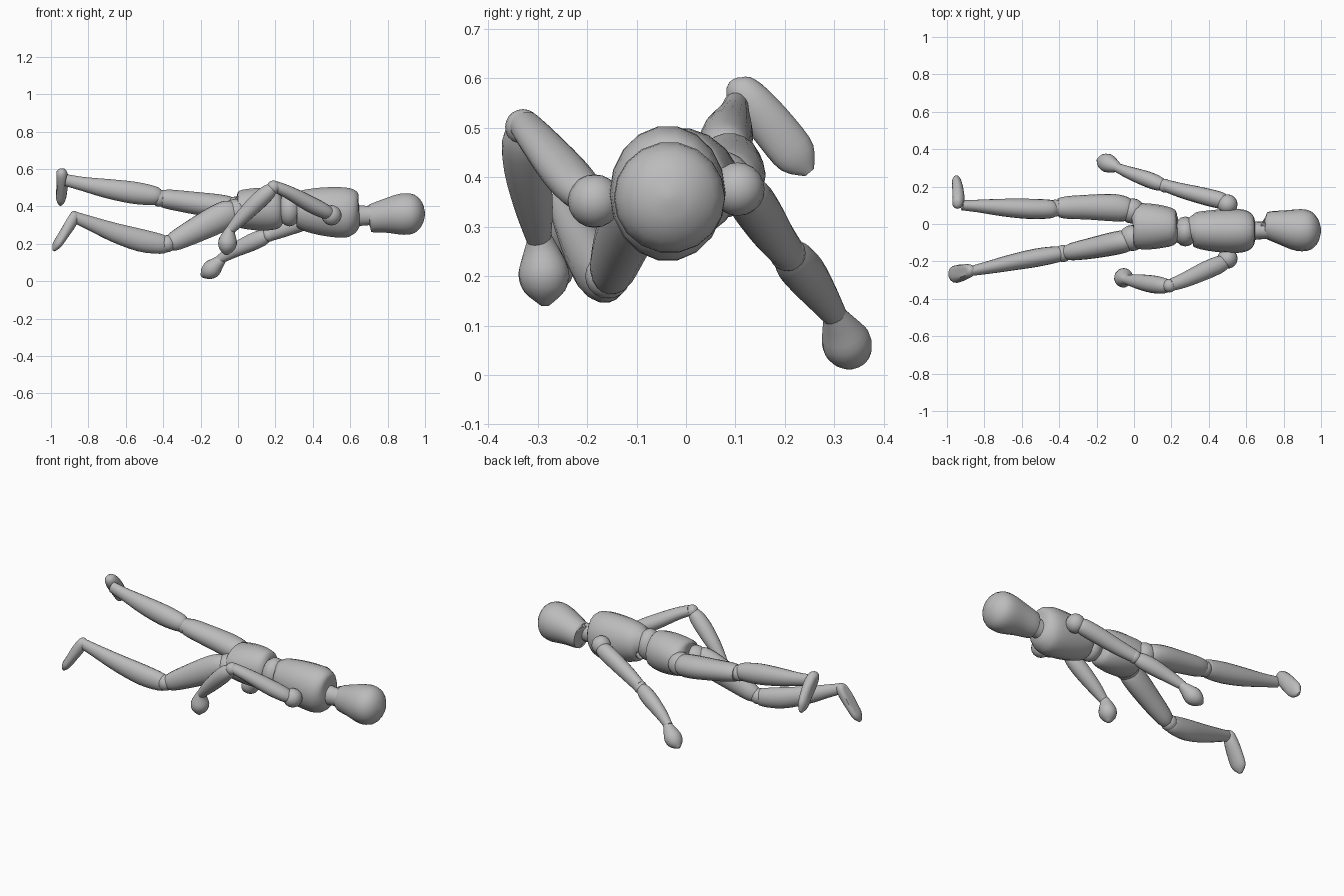
import bpy, math
from mathutils import Vector

mat = bpy.data.materials.new("light grey")
mat.diffuse_color = (0.5, 0.5, 0.5, 1)


def finish(obj, angle=40):
    obj.data.materials.append(mat)
    bpy.context.view_layer.objects.active = obj
    obj.select_set(True)
    bpy.ops.object.shade_smooth_by_angle(angle=math.radians(angle))
    obj.select_set(False)


def catmull(pts, steps):
    # smooth path through rows of (x, y, z, horizontal radius, other radius)
    out = []
    for i in range(len(pts) - 1):
        p0, p1, p2, p3 = (pts[max(0, min(len(pts) - 1, i + k))] for k in (-1, 0, 1, 2))
        for s in range(steps):
            t = s / steps
            out.append([0.5 * (2*b + (c-a)*t + (2*a-5*b+4*c-d)*t*t + (3*b-a-3*c+d)*t**3)
                        for a, b, c, d in zip(p0, p1, p2, p3)])
    return out + [list(pts[-1])]


def loft(name, pts, sides=18, steps=3, sole=None):
    # elliptical rings along a path; sole = (direction, depth) flattens one side
    path = catmull(pts, steps)
    verts, faces = [], []
    for i, p in enumerate(path):
        c = Vector(p[:3])
        t = (Vector(path[min(i+1, len(path)-1)][:3]) - Vector(path[max(i-1, 0)][:3])).normalized()
        a = t.cross(Vector((0, 0, 1))).normalized()
        b = a.cross(t).normalized()
        for k in range(sides):
            w = 2 * math.pi * k / sides
            o = a * (max(p[3], .004) * math.cos(w)) + b * (max(p[4], .004) * math.sin(w))
            if sole:
                n = Vector(sole[0]).normalized()
                o -= n * max(0, o.dot(n) - sole[1])
            verts.append(c + o)
    for i in range(len(path) - 1):
        for k in range(sides):
            m = (k + 1) % sides
            faces.append((i*sides+k, i*sides+m, (i+1)*sides+m, (i+1)*sides+k))
    faces.append(tuple(reversed(range(sides))))
    faces.append(tuple(range((len(path)-1)*sides, len(path)*sides)))
    me = bpy.data.meshes.new(name)
    me.from_pydata(verts, [], faces)
    obj = bpy.data.objects.new(name, me)
    bpy.context.collection.objects.link(obj)
    finish(obj)


def ball(name, loc, size):
    bpy.ops.mesh.primitive_uv_sphere_add(segments=16, ring_count=10, location=loc)
    obj = bpy.context.object
    obj.name = name
    obj.scale = size if isinstance(size, tuple) else (size,) * 3
    finish(obj)


# head with a flat jaw end, and neck
loft("head", [(.71, -.005, .335, .06, .07), (.715, -.005, .335, .073, .076),
              (.79, -.018, .348, .092, .092), (.88, -.032, .358, .112, .112),
              (.945, -.035, .36, .103, .103), (.985, -.035, .36, .06, .06),
              (1.0, -.035, .36, .008, .008)])
loft("neck", [(.61, -.035, .35, .058, .065), (.66, -.035, .35, .048, .055),
              (.75, -.033, .352, .045, .05)])

# torso
loft("chest", [(.315, -.03, .385, .06, .075), (.325, -.03, .385, .092, .1),
               (.40, -.035, .377, .108, .122), (.50, -.037, .37, .117, .135),
               (.59, -.037, .365, .113, .134), (.635, -.037, .36, .085, .105),
               (.65, -.037, .36, .04, .05)])
ball("waist", (.275, -.04, .385), (.065, .08, .092))
loft("pelvis", [(-.005, -.01, .385, .085, .065), (.005, -.01, .385, .118, .098),
                (.07, -.013, .385, .123, .112), (.15, -.015, .385, .114, .116),
                (.215, -.02, .387, .095, .105), (.235, -.02, .388, .06, .075)])

# arms: shoulder ball, upper arm, elbow, forearm, wrist, hand
ball("front_shoulder", (.50, -.185, .352), .054)
loft("front_upper_arm", [(.50, -.20, .355, .03, .03), (.46, -.215, .375, .046, .04),
                         (.38, -.25, .415, .048, .043), (.27, -.30, .475, .04, .035),
                         (.20, -.325, .505, .033, .03)])
ball("front_elbow", (.19, -.33, .502), .036)
loft("front_forearm", [(.195, -.33, .505, .025, .025), (.16, -.33, .475, .042, .042),
                       (.10, -.322, .42, .047, .046), (.02, -.308, .34, .039, .038),
                       (-.04, -.298, .275, .025, .025)])
loft("front_hand", [(-.035, -.297, .285, .022, .022), (-.047, -.293, .255, .035, .034),
                    (-.055, -.288, .21, .052, .05), (-.06, -.286, .17, .042, .04),
                    (-.062, -.285, .14, .008, .008)])
ball("rear_shoulder", (.50, .105, .376), .054)
loft("rear_upper_arm", [(.50, .115, .37, .03, .03), (.46, .127, .358, .045, .047),
                        (.36, .152, .322, .045, .048), (.25, .18, .28, .039, .043),
                        (.17, .205, .25, .033, .037)])
ball("rear_elbow", (.165, .205, .247), .037)
loft("rear_forearm", [(.17, .203, .25, .025, .027), (.13, .217, .232, .039, .043),
                      (.07, .24, .206, .042, .046), (-.02, .272, .163, .034, .037),
                      (-.095, .303, .118, .024, .025)])
loft("rear_hand", [(-.08, .30, .122, .022, .023), (-.11, .312, .095, .038, .037),
                   (-.14, .325, .065, .05, .05), (-.172, .337, .042, .039, .037),
                   (-.195, .345, .026, .008, .008)])

# rear leg
ball("rear_hip", (-.01, .07, .385), .068)
loft("rear_thigh", [(-.02, .075, .385, .045, .045), (-.045, .08, .39, .066, .062),
                    (-.12, .088, .402, .073, .065), (-.25, .09, .42, .066, .06),
                    (-.36, .088, .436, .06, .054), (-.405, .086, .441, .05, .047)])
ball("rear_knee", (-.42, .085, .444), .046)
loft("rear_shin", [(-.42, .083, .45, .038, .038), (-.45, .08, .457, .05, .052),
                   (-.56, .081, .473, .054, .06), (-.70, .088, .495, .047, .052),
                   (-.83, .096, .52, .034, .038), (-.92, .10, .54, .027, .032)])
loft("rear_foot", [(-.945, .097, .598, .008, .008), (-.944, .105, .585, .026, .03),
                   (-.942, .135, .55, .036, .042), (-.943, .185, .49, .031, .046),
                   (-.948, .225, .44, .025, .042), (-.95, .25, .41, .008, .012)],
     sole=((-1, 0, 0), .028))

# front leg
ball("front_hip", (-.01, -.075, .37), .07)
loft("front_thigh", [(-.01, -.08, .38, .04, .045), (-.04, -.09, .367, .058, .07),
                     (-.11, -.105, .332, .062, .077), (-.23, -.13, .27, .056, .067),
                     (-.33, -.148, .218, .047, .054), (-.365, -.155, .2, .036, .042)])
ball("front_knee", (-.38, -.158, .2), .046)
loft("front_shin", [(-.375, -.158, .195, .032, .038), (-.41, -.162, .198, .043, .053),
                    (-.52, -.18, .218, .049, .061), (-.66, -.207, .26, .043, .052),
                    (-.79, -.235, .31, .033, .038), (-.875, -.252, .343, .026, .03)])
loft("front_foot", [(-.862, -.247, .37, .008, .008), (-.872, -.248, .355, .03, .027),
                    (-.897, -.254, .315, .04, .036), (-.935, -.264, .25, .046, .03),
                    (-.968, -.273, .195, .042, .024), (-.985, -.277, .163, .01, .008)],
     sole=((-1, 0, .55), .024))
